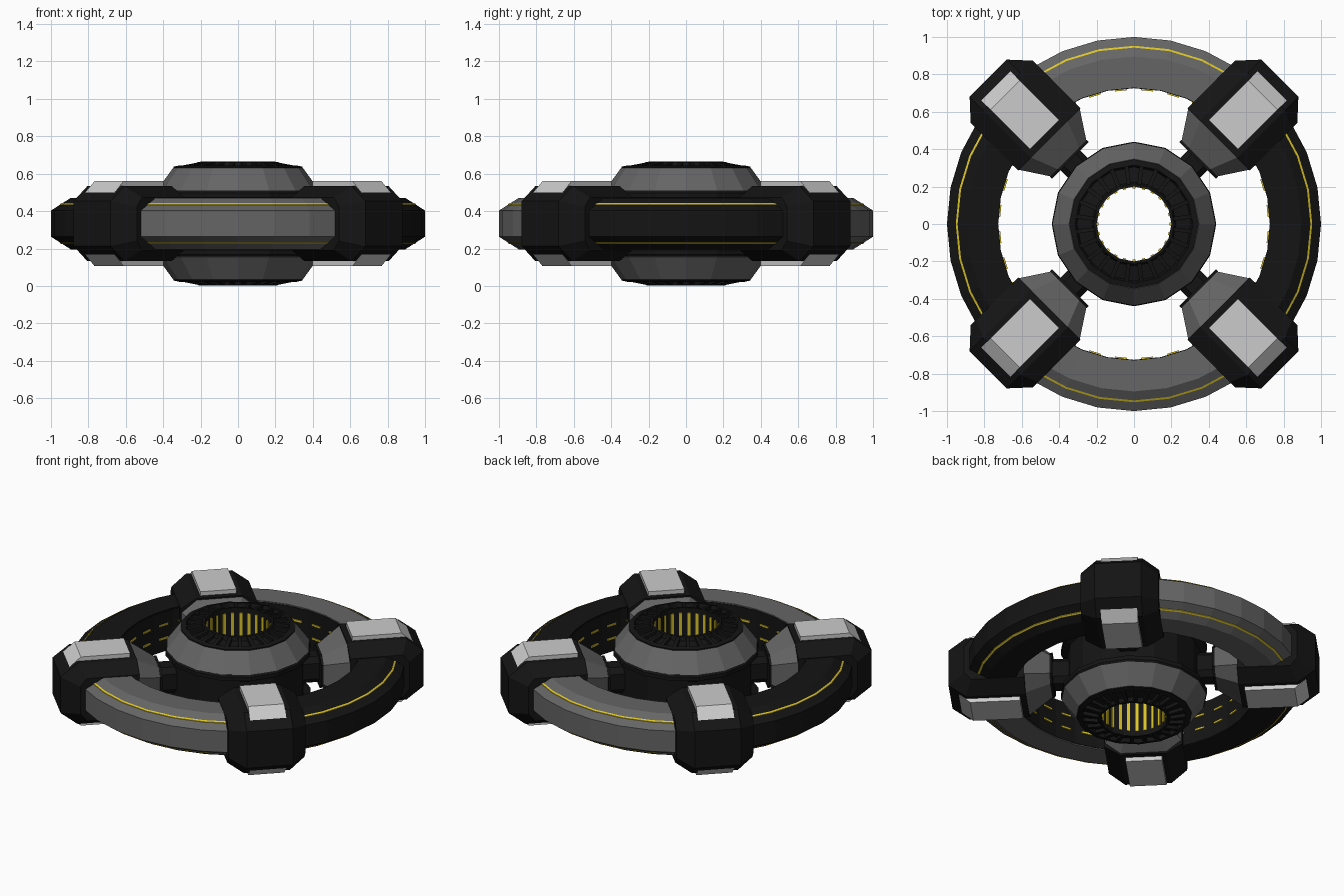
import bpy, bmesh
from math import sin, cos, pi, radians
from mathutils import Matrix, Vector

if "Cube" in bpy.data.objects:
    bpy.data.objects.remove(bpy.data.objects["Cube"])

ZC = 0.333  # mid height; everything is mirrored about it


def material(name, rgb):
    m = bpy.data.materials.new(name)
    m.diffuse_color = (*rgb, 1)
    m.use_nodes = True
    m.node_tree.nodes["Principled BSDF"].inputs["Base Color"].default_value = m.diffuse_color
    return m


BLACK = material("black", (0.007, 0.007, 0.007))
DARK = material("dark_grey", (0.13, 0.13, 0.13))
YELLOW = material("yellow", (0.72, 0.56, 0.02))


def finish(name, bm, mat=None, turn=0.0):
    bmesh.ops.recalc_face_normals(bm, faces=bm.faces)
    bm.transform(Matrix.Translation((0, 0, ZC)) @ Matrix.Rotation(turn, 4, 'Z'))
    me = bpy.data.meshes.new(name)
    bm.to_mesh(me)
    bm.free()
    ob = bpy.data.objects.new(name, me)
    bpy.context.collection.objects.link(ob)
    if mat:
        me.materials.append(mat)
    return ob


def skin(bm, sections, closed=False):
    """Bridge equal-length closed loops; cap the ends when not closed."""
    loops = [[bm.verts.new(p) for p in s] for s in sections]
    n = len(loops[0])
    pairs = list(zip(loops, loops[1:])) + ([(loops[-1], loops[0])] if closed else [])
    for a, b in pairs:
        for i in range(n):
            j = (i + 1) % n
            bm.faces.new((a[i], a[j], b[j], b[i]))
    if not closed:
        bm.faces.new(loops[0])
        bm.faces.new(loops[-1])


def lathe(name, profile, mat, segs, start=0, end=360):
    """Sweep a closed (radius, z) profile round the z axis."""
    full = end - start == 360
    bm = bmesh.new()
    angles = [radians(start + (end - start) * i / segs) for i in range(segs + (not full))]
    skin(bm, [[(r * cos(a), r * sin(a), z) for r, z in profile] for a in angles], full)
    return finish(name, bm, mat)


def box(bm, size, centre, turn=0.0, tilt=0.0):
    m = (Matrix.Rotation(turn, 4, 'Z') @ Matrix.Translation(centre)
         @ Matrix.Rotation(tilt, 4, 'Y') @ Matrix.Diagonal((*size, 1)))
    bmesh.ops.create_cube(bm, size=1, matrix=m)


def mirrored(half):
    """Complete a profile by mirroring its top half in z."""
    return half + [(r, -z) for r, z in reversed(half)]


def octagon(r, w, h):
    k = 0.6
    q = [(w, h * k), (w * k, h), (-w * k, h), (-w, h * k)]
    return [(r, y, z) for y, z in q + [(-y, -z) for y, z in q]]


# Outer ring: four arcs, alternately black and dark grey
ring = mirrored([(0.73, 0.135), (0.895, 0.137), (1.0, 0.07)])
for k, side in enumerate(("right", "back", "left", "front")):
    mid = 90 * k
    lathe(f"ring_arc_{side}", ring, DARK if k % 2 else BLACK, 8, mid - 45, mid + 45)
    # black lining on the inner wall
    lathe(f"ring_lining_{side}", mirrored([(0.726, 0.128), (0.74, 0.128)]), BLACK, 8,
          mid - 45, mid + 45)
    # thin light lines on the upper and lower outer chamfers
    for s, lvl in ((1, "upper"), (-1, "lower")):
        line = [(0.943, 0.100 * s), (0.943, 0.1095 * s), (0.953, 0.1035 * s), (0.953, 0.094 * s)]
        lathe(f"ring_line_{lvl}_{side}", line, YELLOW, 8, mid - 45, mid + 45)
    # two rows of dashes on the inner wall
    bm = bmesh.new()
    for i in range(-3, 3):
        a = radians(mid + (i + 0.5) * 11.25)
        for z in (-0.045, 0.045):
            box(bm, (0.012, 0.065, 0.012), (0.7215, 0, z), a)
    finish(f"ring_dashes_{side}", bm, YELLOW)

# Four clamps gripping the ring on the diagonals
wide = mirrored([(0.64, 0.20), (1.0, 0.20), (1.103, 0.12)])
narrow = mirrored([(0.64, 0.14), (0.96, 0.14), (1.0, 0.09)])
pad = [(0.675, 0.17), (0.675, 0.227), (0.975, 0.227), (1.09, 0.125), (1.04, 0.11), (0.96, 0.17)]
for k in range(4):
    turn = pi / 4 + k * pi / 2
    bm = bmesh.new()
    skin(bm, [[(r, t, z) for r, z in p] for p, t in
              ((narrow, -0.235), (wide, -0.14), (wide, 0.14), (narrow, 0.235))])
    finish(f"clamp_body_{k}", bm, BLACK, turn)
    # light pads above and below
    bm = bmesh.new()
    for s in (1, -1):
        skin(bm, [[(r, t, z * s) for r, z in pad] for t in (-0.11, 0.11)])
    finish(f"clamp_pads_{k}", bm, None, turn)
    # tapered inner end
    bm = bmesh.new()
    skin(bm, [octagon(0.495, 0.135, 0.105), octagon(0.64, 0.23, 0.19)])
    finish(f"clamp_taper_{k}", bm, DARK, turn)
    # arm to the hub with an end plate
    bm = bmesh.new()
    skin(bm, [octagon(0.482, 0.138, 0.108), octagon(0.497, 0.138, 0.108)])
    skin(bm, [octagon(0.37, 0.075, 0.085), octagon(0.50, 0.075, 0.085)])
    finish(f"arm_{k}", bm, BLACK, turn)

# Hub core with an open bore and a trough in each end face
lathe("hub_core", mirrored([(0.2, 0.331), (0.215, 0.329), (0.225, 0.305), (0.305, 0.288),
                            (0.315, 0.311), (0.345, 0.304), (0.345, 0.285), (0.44, 0.165),
                            (0.44, 0.14), (0.40, 0.12)]), BLACK, 16)
# Dark grey cones round the hub
for s, lvl in ((1, "upper"), (-1, "lower")):
    cone = [(0.347, 0.298 * s), (0.434, 0.178 * s), (0.42, 0.17 * s), (0.335, 0.29 * s)]
    lathe(f"hub_cone_{lvl}", cone, DARK, 16)

# Radial fins in the troughs and light bars in the bore
fins, bars = bmesh.new(), bmesh.new()
for i in range(24):
    a = i * pi / 12
    box(bars, (0.012, 0.018, 0.60), (0.1965, 0, 0), a)
    for s in (1, -1):
        box(fins, (0.11, 0.022, 0.03), (0.265, 0, 0.302 * s), a + pi / 24, 0.19 * s)
finish("hub_fins", fins, BLACK)
finish("bore_light_bars", bars, YELLOW)
